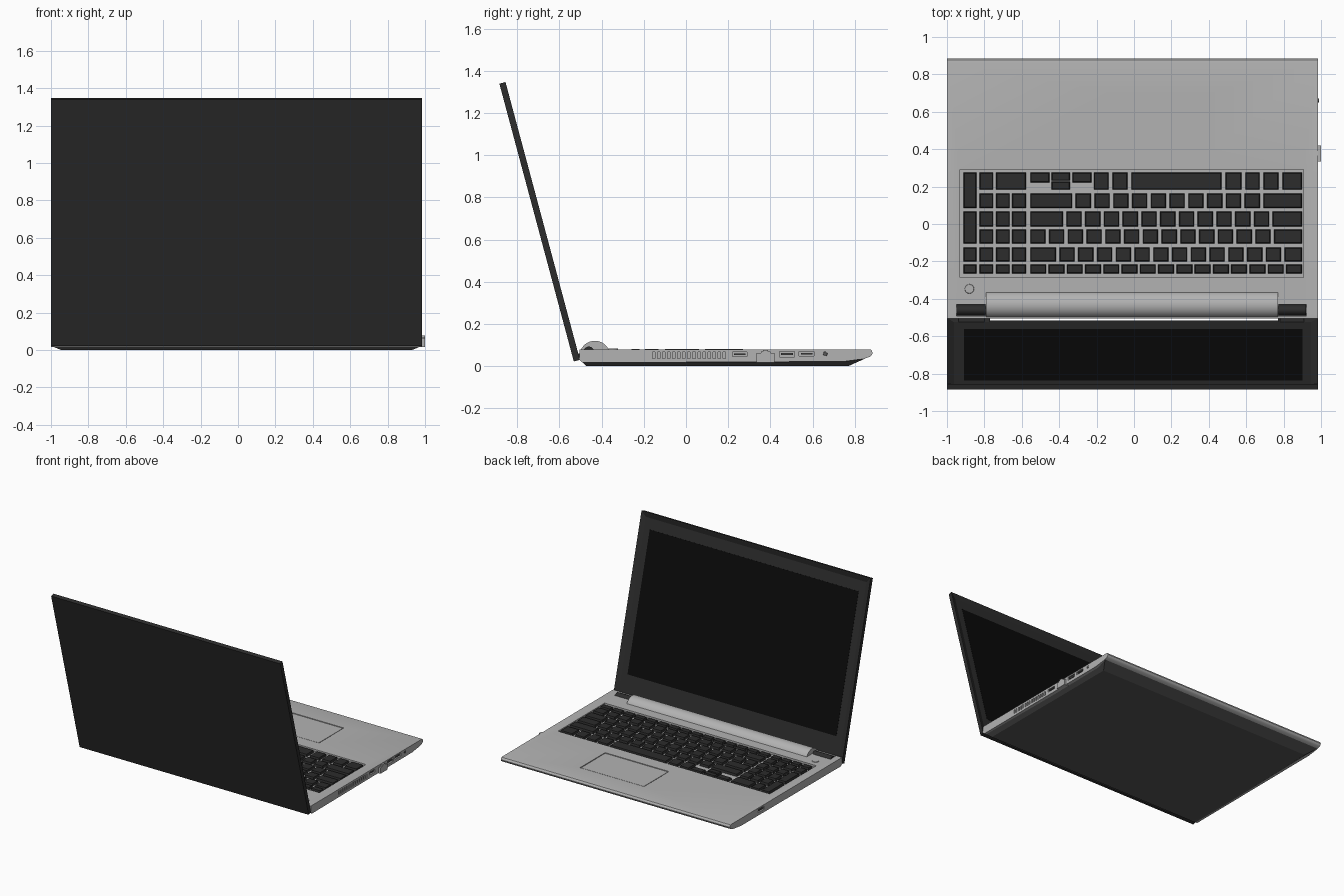
import bpy, bmesh, math
from mathutils import Matrix, Vector

if "Cube" in bpy.data.objects:
    bpy.data.objects.remove(bpy.data.objects["Cube"])

X0, X1 = -1.0, 0.985          # left and right sides of the body
SIDE_MID = (X0 + X1) / 2


def material(name, v):
    m = bpy.data.materials.new(name)
    m.diffuse_color = (v, v, v, 1)
    m.use_nodes = True
    m.node_tree.nodes["Principled BSDF"].inputs["Base Color"].default_value = m.diffuse_color
    return m


SILVER = material("silver", 0.45)
PAN = material("dark_grey", 0.09)
BLACK = material("black", 0.025)
GLASS = material("screen_black", 0.003)


def finish(name, bm, mat):
    bmesh.ops.recalc_face_normals(bm, faces=bm.faces)
    me = bpy.data.meshes.new(name)
    bm.to_mesh(me)
    bm.free()
    ob = bpy.data.objects.new(name, me)
    bpy.context.collection.objects.link(ob)
    if mat:
        me.materials.append(mat)
    return ob


def add_box(bm, x0, x1, y0, y1, z0, z1, taper=0.0):
    lo = [(x0, y0), (x1, y0), (x1, y1), (x0, y1)]
    hi = [(x0 + taper, y0 + taper), (x1 - taper, y0 + taper),
          (x1 - taper, y1 - taper), (x0 + taper, y1 - taper)]
    a = [bm.verts.new((x, y, z0)) for x, y in lo]
    b = [bm.verts.new((x, y, z1)) for x, y in hi]
    bm.faces.new(a[::-1])
    bm.faces.new(b)
    for i in range(4):
        j = (i + 1) % 4
        bm.faces.new((a[i], a[j], b[j], b[i]))


def boxes(name, items, mat=None, taper=0.0):
    bm = bmesh.new()
    for it in items:
        add_box(bm, *it, taper=taper)
    return finish(name, bm, mat)


def extrude_x(name, profile, x0, x1, mat):
    bm = bmesh.new()
    f = bm.faces.new([bm.verts.new((x0, y, z)) for y, z in profile])
    ext = bmesh.ops.extrude_face_region(bm, geom=[f])
    bmesh.ops.translate(bm, vec=(x1 - x0, 0, 0),
                        verts=[v for v in ext["geom"] if isinstance(v, bmesh.types.BMVert)])
    return finish(name, bm, mat)


def disc(name, center, r, depth, axis, mat):
    bm = bmesh.new()
    bmesh.ops.create_cone(bm, cap_ends=True, segments=24, radius1=r, radius2=r * 0.9, depth=depth)
    if axis == 'X':
        bmesh.ops.rotate(bm, matrix=Matrix.Rotation(math.pi / 2, 3, 'Y'), verts=bm.verts)
    bmesh.ops.translate(bm, vec=center, verts=bm.verts)
    return finish(name, bm, mat)


def activate(ob):
    bpy.ops.object.select_all(action='DESELECT')
    ob.select_set(True)
    bpy.context.view_layer.objects.active = ob


def cut(ob, cutter):
    m = ob.modifiers.new("cut", 'BOOLEAN')
    m.object, m.operation, m.solver = cutter, 'DIFFERENCE', 'EXACT'
    activate(ob)
    bpy.ops.object.modifier_apply(modifier=m.name)
    bpy.data.objects.remove(cutter)


def smooth(ob):
    activate(ob)
    bpy.ops.object.shade_smooth_by_angle(angle=math.radians(30))


# Upper base shell with a rounded front edge
shell = extrude_x("base_shell", [
    (-0.505, 0.08), (-0.505, 0.03), (-0.49, 0.016), (0.75, 0.022), (0.84, 0.034), (0.872, 0.044),
    (0.882, 0.053), (0.885, 0.062), (0.882, 0.072), (0.876, 0.078), (0.866, 0.08)], X0, X1, SILVER)

# Openings: keyboard well, touchpad, hinge pockets, side ports, vents
ports = [(0.22, 0.29, 0.045, 0.066), (0.443, 0.515, 0.044, 0.07), (0.537, 0.608, 0.048, 0.07)]
holes = [(-0.93, 0.905, -0.285, 0.292, 0.064, 0.1),
         (-0.13, 0.425, 0.395, 0.705, 0.074, 0.1),
         (-0.95, -0.795, -0.492, -0.43, 0.06, 0.1),
         (0.772, 0.922, -0.492, -0.43, 0.06, 0.1),
         (X0 - 0.1, X0 + 0.03, 0.46, 0.54, 0.044, 0.068)]
holes += [(X1 - 0.03, X1 + 0.1, *p) for p in ports]
holes += [(X1 - 0.012, X1 + 0.1, -0.16 + i * 0.024, -0.148 + i * 0.024, 0.036, 0.066) for i in range(15)]
cut(shell, boxes("cutter", holes))
smooth(shell)

# Port tongues, network socket and audio jack
boxes("port_tongues", [(X1 - 0.03, X1 - 0.002, y0 + 0.008, y1 - 0.008, z0 + 0.008, z1 - 0.007)
                       for y0, y1, z0, z1 in ports]
      + [(X0 + 0.002, X0 + 0.03, 0.468, 0.532, 0.052, 0.061)], PAN)
extrude_x("network_socket", [
    (0.335, 0.016), (0.42, 0.016), (0.42, 0.062), (0.4, 0.062), (0.4, 0.07), (0.39, 0.07),
    (0.39, 0.077), (0.365, 0.077), (0.365, 0.07), (0.355, 0.07), (0.355, 0.062), (0.335, 0.062)],
    X1 - 0.02, 1.0, SILVER)
disc("audio_jack", (X1, 0.66, 0.058), 0.011, 0.006, 'X', PAN)

# Tapered bottom pan
bm = bmesh.new()
low = [bm.verts.new(p) for p in ((-0.945, -0.472, 0), (0.93, -0.472, 0), (0.93, 0.77, 0), (-0.945, 0.77, 0))]
top = [bm.verts.new(p) for p in ((-0.998, -0.496, 0.022), (0.983, -0.496, 0.022),
                                 (0.983, 0.85, 0.036), (-0.998, 0.85, 0.036))]
bm.faces.new(low)
bm.faces.new(top)
for i in range(4):
    bm.faces.new((low[i], low[(i + 1) % 4], top[(i + 1) % 4], top[i]))
finish("bottom_pan", bm, PAN)

# Touchpad plate and power button
boxes("touchpad", [(-0.124, 0.419, 0.401, 0.699, 0.07, 0.078)], SILVER)
disc("power_button", (-0.88, -0.347, 0.081), 0.026, 0.006, 'Z', SILVER)

# Keyboard: main rows given as (y0, y1, first width, single keys, last width)
PITCH, GAP, KX0, KX1 = 0.1003, 0.018, -0.555, 0.898
keys = []


def key(x0, x1, y0, y1):
    keys.append((x0, x1, y0, y1, 0.062, 0.081))


rows = [(0.085, 0.163, 0.225, 10), (-0.013, 0.067, 0.175, 11), (-0.105, -0.03, 0.082, 12),
        (-0.2, -0.125, 0.138, 12)]
for y0, y1, first, count in rows:
    key(KX0, KX0 + first, y0, y1)
    x = KX0 + first + GAP
    for _ in range(count):
        key(x, x + PITCH - GAP, y0, y1)
        x += PITCH
    key(x, KX1, y0, y1)
step = (KX1 - KX0 + 0.012) / 15                      # function row
for i in range(15):
    key(KX0 + i * step, KX0 + (i + 1) * step - 0.012, -0.264, -0.216)
for x0, x1 in ((-0.215, -0.135), (-0.115, -0.035), (-0.015, 0.468), (0.49, 0.575),
               (0.595, 0.672), (0.692, 0.773), (0.793, KX1)):   # space bar row
    key(x0, x1, 0.183, 0.276)
key(-0.555, -0.452, 0.222, 0.276)                    # arrow cluster
key(-0.441, -0.342, 0.183, 0.227)
key(-0.441, -0.342, 0.231, 0.276)
key(-0.33, -0.227, 0.222, 0.276)

cols = [(-0.912, -0.842), (-0.826, -0.752), (-0.738, -0.664), (-0.652, -0.578)]   # number pad
for y0, y1, *_ in rows:
    for c in (cols if y0 == -0.2 else cols[1:]):
        key(*c, y0, y1)
for c in cols:
    key(*c, -0.264, -0.216)
key(*cols[0], 0.085, 0.276)
key(*cols[0], -0.105, 0.067)
key(*cols[1], 0.183, 0.276)
key(cols[2][0], cols[3][1], 0.183, 0.276)
boxes("keys", keys, BLACK, taper=0.005)

# Rounded hinge cover and the dark hinge knuckles beside it
def half_round(cy, z0, ry, rz, n):
    return [(cy + ry * math.cos(math.pi * i / n), z0 + rz * math.sin(math.pi * i / n)) for i in range(n + 1)]


smooth(extrude_x("hinge_cover", half_round(-0.432, 0.05, 0.072, 0.07, 24), -0.79, 0.77, SILVER))
for side, x0, x1 in (("left", -0.948, -0.79), ("right", 0.77, 0.92)):
    smooth(extrude_x(side + "_hinge_knuckle", half_round(-0.461, 0.055, 0.03, 0.038, 12), x0, x1, BLACK))
    boxes(side + "_hinge_arm", [(x0 + 0.01, x1 - 0.01, -0.525, -0.47, 0.035, 0.06)], BLACK)

# Lid built upright, then leaned back
L = 1.364
lid = boxes("lid", [(X0, X1, 0, 0.03, 0, L)], BLACK)
bm = bmesh.new()
bm.from_mesh(lid.data)
front = max(bm.faces, key=lambda f: f.calc_center_median().y)
bmesh.ops.inset_region(bm, faces=[front], thickness=0.008)
bmesh.ops.inset_region(bm, faces=[front], thickness=0.045)
bmesh.ops.translate(bm, vec=(0, -0.013, 0), verts=front.verts)
bm.to_mesh(lid.data)
bm.free()
cut(lid, boxes("cutter", [(-0.77, 0.77, 0.0165, 0.06, -0.05, 0.06)]))
screen = boxes("screen", [(-0.91, 0.9, 0.01, 0.0185, 0.18, 1.245)], GLASS)
lean = Matrix.Translation((0, -0.532, 0.022)) @ Matrix.Rotation(math.radians(15), 4, 'X')
for ob in (lid, screen):
    ob.data.transform(lean)
